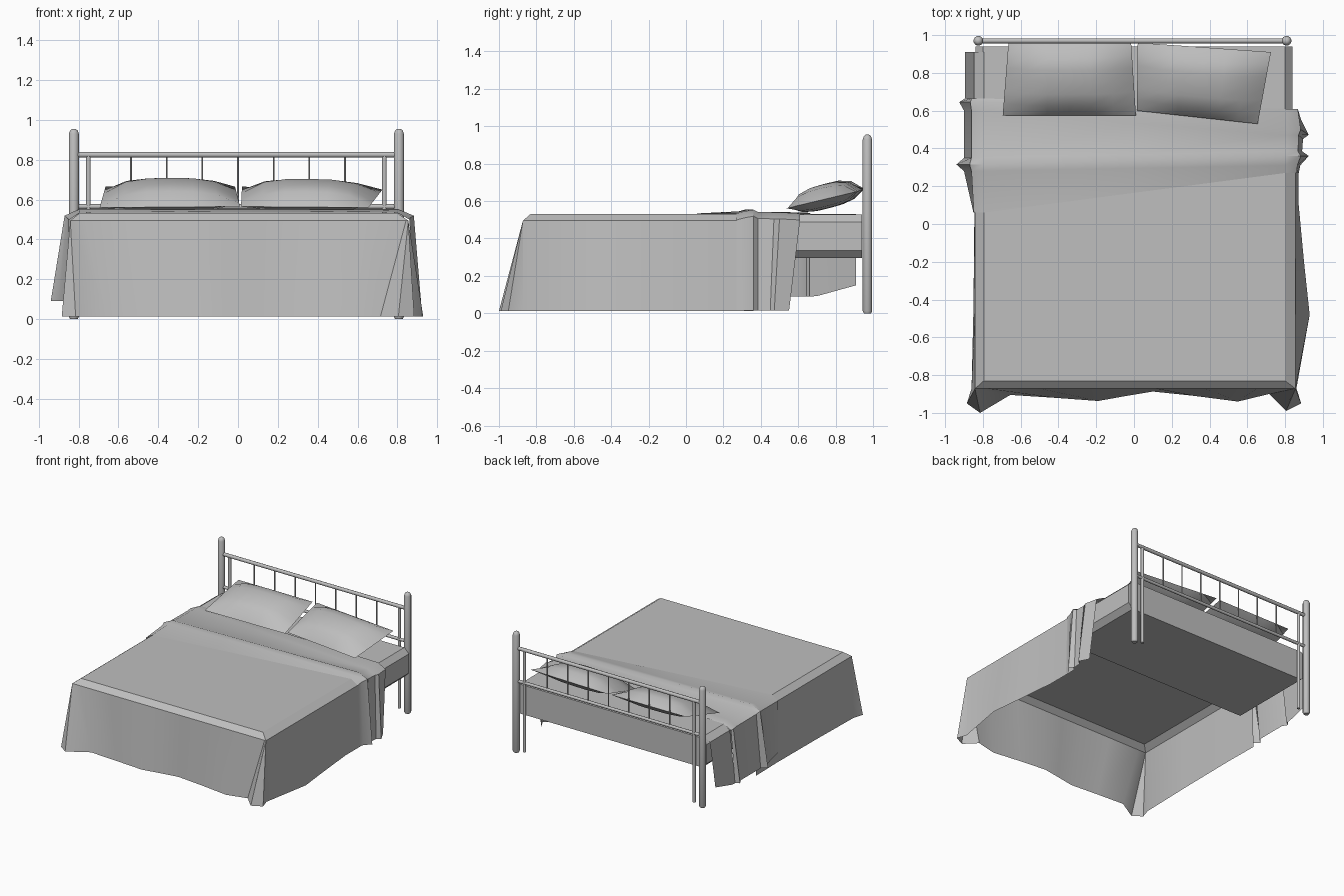
import bpy, bmesh, math
from mathutils import Vector

if "Cube" in bpy.data.objects:
    bpy.data.objects.remove(bpy.data.objects["Cube"])

grey = bpy.data.materials.new("soft_grey")
grey.diffuse_color = (0.52, 0.52, 0.52, 1)
grey.use_nodes = True
grey.node_tree.nodes["Principled BSDF"].inputs["Base Color"].default_value = grey.diffuse_color


def finish(name, bm, angle=30):
    bmesh.ops.remove_doubles(bm, verts=bm.verts, dist=0.0005)
    bmesh.ops.recalc_face_normals(bm, faces=bm.faces)
    me = bpy.data.meshes.new(name)
    bm.to_mesh(me)
    bm.free()
    me.materials.append(grey)
    ob = bpy.data.objects.new(name, me)
    bpy.context.collection.objects.link(ob)
    bpy.ops.object.select_all(action='DESELECT')
    ob.select_set(True)
    bpy.context.view_layer.objects.active = ob
    bpy.ops.object.shade_smooth_by_angle(angle=math.radians(angle))
    return ob


def loft(name, rows, cap=False, closed=False, angle=30):
    """Skin neighbouring rows of points; optionally cap both end rows."""
    bm = bmesh.new()
    vr = [[bm.verts.new(p) for p in r] for r in rows]
    for a, b in zip(vr, vr[1:]):
        n = len(a)
        for i in range(n if closed else n - 1):
            j = (i + 1) % n
            bm.faces.new((a[i], a[j], b[j], b[i]))
    if cap:
        bm.faces.new(vr[0])
        bm.faces.new(vr[-1])
    return finish(name, bm, angle)


def tube(name, start, axis, profile, sides=10):
    """Round bar along x or z from (distance, radius) pairs."""
    rows = []
    for d, r in profile:
        row = []
        for k in range(sides):
            t = math.tau * (k + 0.5) / sides
            c, s = r * math.cos(t), r * math.sin(t)
            off = (d, c, s) if axis == 'x' else (c, s, d)
            row.append(Vector(start) + Vector(off))
        rows.append(row)
    return loft(name, rows, cap=True, closed=True, angle=40)


# Headboard: posts, thin inner legs, rails and spindles
CX, HY = -0.008, 0.97
for side, s in (("left", -1), ("right", 1)):
    tube("post_" + side, (CX + s * 0.816, HY, 0), 'z',
         [(0, 0.02), (0.012, 0.026), (0.93, 0.026), (0.947, 0.02), (0.955, 0.009)], 12)
    tube("inner_leg_" + side, (CX + s * 0.743, HY, 0), 'z', [(0.02, 0.012), (0.82, 0.012)])
for name, z, r in (("top_rail", 0.825, 0.014), ("lower_rail", 0.565, 0.012)):
    tube(name, (CX - 0.81, HY, z), 'x', [(0, r), (1.62, r)])
for i in range(7):
    tube(f"spindle_{i + 1}", (0.179 * (i - 3), HY, 0), 'z', [(0.565, 0.005), (0.825, 0.005)], 6)

# Mattress: exposed head end only, long edges chamfered
bm = bmesh.new()
bmesh.ops.create_cube(bm, size=1)
for v in bm.verts:
    v.co = Vector((v.co.x * 1.68, 0.595 + v.co.y * 0.69, 0.411 + v.co.z * 0.232))
long_edges = [e for e in bm.edges if abs(e.verts[0].co.y - e.verts[1].co.y) > 0.1]
bmesh.ops.bevel(bm, geom=long_edges, offset=0.04, segments=1, affect='EDGES')
finish("mattress", bm, 20)

# Blanket: hem outline round the bed, from left back to right back
hem = [(-0.85, 0.34), (-0.845, 0.06), (-0.85, -0.45), (-0.86, -0.87), (-0.885, -0.95),
       (-0.815, -1.0), (-0.655, -0.905), (-0.42, -0.92), (-0.19, -0.937), (-0.04, -0.91),
       (0.1, -0.887), (0.32, -0.91), (0.55, -0.94), (0.715, -0.90), (0.805, -0.99),
       (0.885, -0.95), (0.86, -0.87), (0.93, -0.48), (0.90, -0.2), (0.872, 0.1), (0.872, 0.36)]


def ring(x0, x1, y0, z):
    # pleats at the corners gather towards the top edge
    return [(min(max(x * 1.18, x0), x1), max(y, y0), z) for x, y in hem]


rows = [ring(-0.795, 0.80, -0.83, 0.532), ring(-0.842, 0.855, -0.872, 0.495),
        [(x, y, 0.012) for x, y in hem]]
loft("blanket_sides", rows, angle=35)
bm = bmesh.new()
top = [bm.verts.new(p) for i, p in enumerate(rows[0]) if p not in rows[0][:i]]
bm.faces.new(top)
finish("blanket_top", bm)

# Folded sheet band with pleats: left y, left hem x, right y, right hem x, top z
band = [(0.06, -0.85, 0.27, 0.872, 0.534), (0.28, -0.90, 0.31, 0.88, 0.545),
        (0.315, -0.94, 0.36, 0.925, 0.554), (0.35, -0.90, 0.385, 0.89, 0.542),
        (0.60, -0.90, 0.47, 0.895, 0.54), (0.645, -0.925, 0.50, 0.925, 0.54),
        (0.665, -0.895, 0.61, 0.885, 0.534)]
rows = []
for yl, hl, yr, hr, z in band:
    bulge = 0.4 * (hr - 0.868)
    rows.append([(hl, yl, 0.09), (-0.848 + 0.25 * (hl + 0.85), yl, z - 0.035), (-0.795, yl, z),
                 (0, (yl + yr) / 2, z), (0.80, yr, z), (0.86 + bulge, yr, z - 0.035),
                 (hr, yr - 0.28 * max(0, yr - 0.4), 0.015)])
loft("folded_sheet", rows, angle=35)

# Left overhang of the under sheet beside the pillows
loft("under_sheet_flap", [[(-0.67, y - 0.04, 0.529), (-0.795, y, 0.532), (-0.847, y, 0.495),
                           (-0.895, y, z)]
                          for y, z in ((0.66, 0.09), (0.70, 0.092), (0.91, 0.15))])


# Pillows: plump panels with a broad crown, pinched at the four corners
def pillow(name, corners):
    fl, fr, br, bl = [Vector(c) for c in corners]
    n = 6
    bm = bmesh.new()
    for sign, height in ((1, 0.082), (-1, 0.05)):
        grid = []
        for j in range(n + 1):
            row = []
            for i in range(n + 1):
                u, v = i / n, j / n
                p = fl.lerp(fr, u).lerp(bl.lerp(br, u), v)
                a, b = 1 - abs(2 * u - 1) ** 3, 1 - abs(2 * v - 1) ** 3
                p += Vector((0, -0.2, 0.98)) * sign * height * (a * b) ** 0.8
                p.z = max(p.z, 0.537)
                row.append(bm.verts.new(p))
            grid.append(row)
        for j in range(n):
            for i in range(n):
                bm.faces.new((grid[j][i], grid[j][i + 1], grid[j + 1][i + 1], grid[j + 1][i]))
    finish(name, bm, 35)


pillow("pillow_left", [(-0.695, 0.575, 0.56), (0.01, 0.575, 0.565),
                       (-0.015, 0.955, 0.665), (-0.665, 0.955, 0.665)])
pillow("pillow_right", [(0.015, 0.60, 0.565), (0.655, 0.53, 0.56),
                        (0.725, 0.91, 0.65), (0.02, 0.96, 0.665)])
